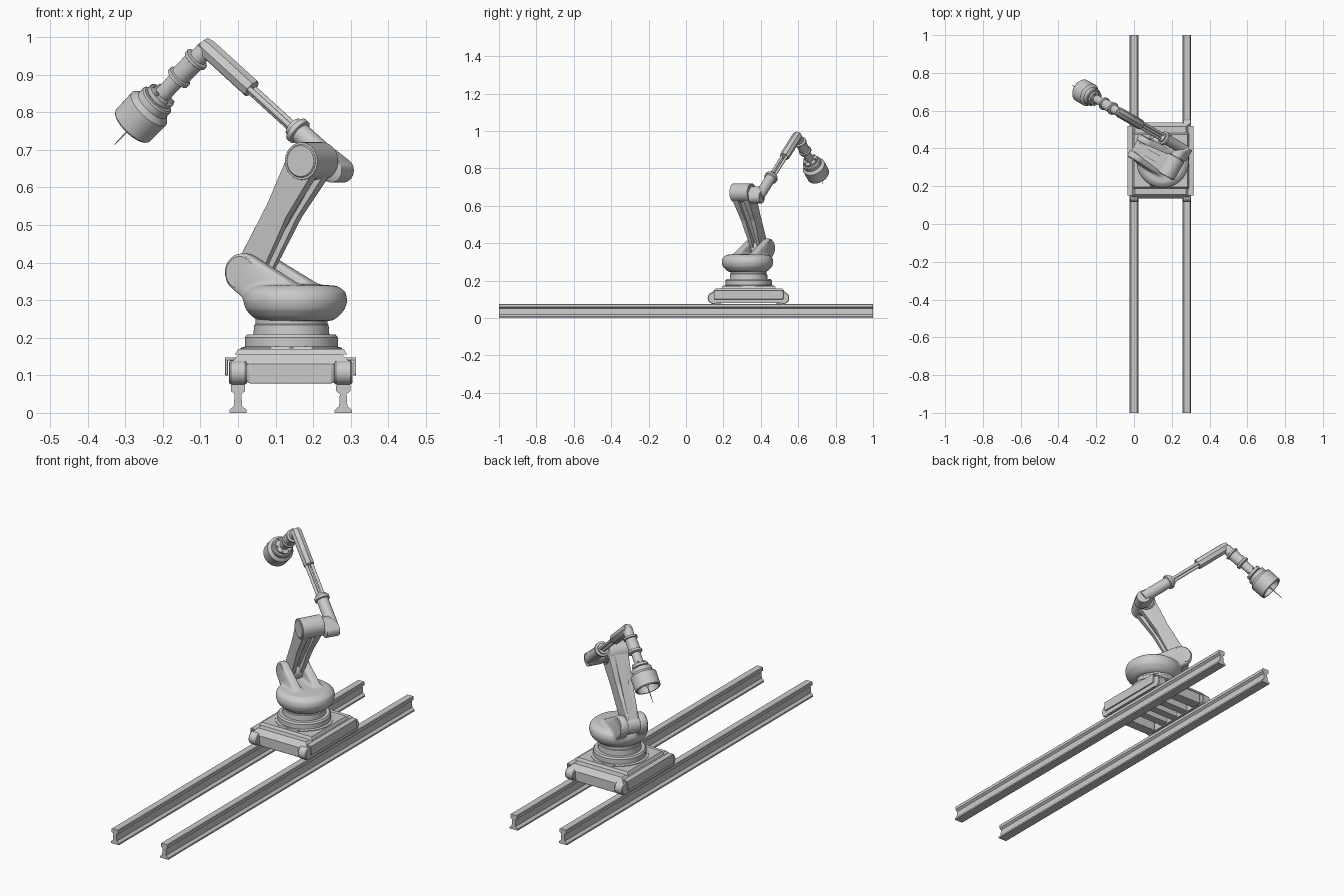
import bpy, bmesh, math
from mathutils import Vector

if "Cube" in bpy.data.objects:
    bpy.data.objects.remove(bpy.data.objects["Cube"])

BX, BY = 0.142, 0.335                       # turntable centre
A = math.radians(150)                       # heading of the arm plane
D = Vector((math.cos(A), math.sin(A), 0))   # reach direction
N = Vector((0.5, 0.866, 0))                 # joint axis direction
UP = Vector((0, 0, 1))


def P(s, l, z):
    """Arm space: reach s, sideways l, height z."""
    return Vector((BX, BY, 0)) + D * s + N * l + UP * z


def finish(name, bm, bevel=0.0, segs=2):
    bmesh.ops.recalc_face_normals(bm, faces=bm.faces)
    me = bpy.data.meshes.new(name)
    bm.to_mesh(me)
    bm.free()
    ob = bpy.data.objects.new(name, me)
    bpy.context.collection.objects.link(ob)
    if bevel:
        m = ob.modifiers.new("bevel", 'BEVEL')
        m.width, m.segments, m.limit_method = bevel, segs, 'ANGLE'
        m.angle_limit = math.radians(40)
    bpy.ops.object.select_all(action='DESELECT')
    ob.select_set(True)
    bpy.context.view_layer.objects.active = ob
    bpy.ops.object.shade_smooth_by_angle(angle=math.radians(35))
    return ob


def add_hull(bm, pts):
    vs = [bm.verts.new(p) for p in pts]
    bmesh.ops.convex_hull(bm, input=vs)
    bmesh.ops.delete(bm, geom=[v for v in vs if v.is_valid and not v.link_faces], context='VERTS')


def discs(items, n=40):
    """Circle points for discs (s, z, radius, l0, l1) lying across the arm plane."""
    return [P(s + r * math.cos(a), l, z + r * math.sin(a))
            for s, z, r, l0, l1 in items for l in (l0, l1)
            for a in (2 * math.pi * i / n for i in range(n))]


def hull(name, items, bevel=0.0):
    bm = bmesh.new()
    add_hull(bm, discs(items))
    return finish(name, bm, bevel)


def add_lathe(bm, base, axis, prof, n):
    q = Vector(axis).to_track_quat('Z', 'Y')
    rings = []
    for r, t in prof:
        rings.append([bm.verts.new(base + q @ Vector((r * math.cos(2 * math.pi * i / n),
                      r * math.sin(2 * math.pi * i / n), t))) for i in range(n)])
    for a, b in zip(rings, rings[1:]):
        for i in range(n):
            j = (i + 1) % n
            bm.faces.new((a[i], a[j], b[j], b[i]))
    bm.faces.new(rings[0])
    bm.faces.new(rings[-1])


def lathe(name, base, axis, prof, n=40):
    bm = bmesh.new()
    add_lathe(bm, base, axis, prof, n)
    return finish(name, bm)


def box(name, x, y, z, top_in=(0, 0), bevel=0.0):
    """Box from ranges; top_in draws the top face inward."""
    bm = bmesh.new()
    add_hull(bm, [Vector((x[i] + (k * top_in[0] * (1 - 2 * i)), y[j] + (k * top_in[1] * (1 - 2 * j)), z[k]))
                  for i in (0, 1) for j in (0, 1) for k in (0, 1)])
    return finish(name, bm, bevel)


# Rails
half = [(0.023, 0), (0.023, 0.008), (0.011, 0.018), (0.009, 0.05), (0.019, 0.058), (0.019, 0.073), (0.016, 0.076)]
for side, cx in (("left", 0.0), ("right", 0.28)):
    bm = bmesh.new()
    outline = half + [(-x, z) for x, z in reversed(half)]
    f = bm.faces.new([bm.verts.new((cx + x, -1, z)) for x, z in outline])
    ext = bmesh.ops.extrude_face_region(bm, geom=[f])
    bmesh.ops.translate(bm, vec=(0, 2, 0), verts=[v for v in ext['geom'] if isinstance(v, bmesh.types.BMVert)])
    finish("rail_" + side, bm)

# Carriage wheels and hooked side covers
for side, cx, sg in (("left", 0.0, -1), ("right", 0.28, 1)):
    for end, wy in (("front", 0.148), ("back", 0.520)):
        lathe(f"wheel_{side}_{end}", Vector((cx - 0.023, wy, 0.107)), (1, 0, 0),
              [(0.029, 0), (0.032, 0.004), (0.032, 0.042), (0.029, 0.046)], 32)
    xs = sorted((cx + sg * 0.027, cx + sg * 0.034))
    box("side_cover_" + side, xs, (0.15, 0.52), (0.10, 0.148), bevel=0.003)
    xs = sorted((cx + sg * 0.034, cx + sg * 0.005))
    box("cover_lip_" + side, xs, (0.15, 0.52), (0.140, 0.148), bevel=0.003)
    xs = sorted((cx + sg * 0.024, cx - sg * 0.024))
    box("wheel_beam_" + side, xs, (0.15, 0.52), (0.08, 0.135))

# Carriage body
box("carriage_deck", (-0.022, 0.302), (0.135, 0.538), (0.130, 0.157), (0.026, 0.022))
for end, ys in (("front", (0.137, 0.19)), ("back", (0.48, 0.535))):
    box("bumper_" + end, (0.022, 0.258), ys, (0.078, 0.135), bevel=0.01)
for i, y in enumerate((0.26, 0.335, 0.41)):
    box(f"cross_beam_{i}", (0.0, 0.28), (y - 0.02, y + 0.02), (0.085, 0.131))
box("deck_plate", (-0.008, 0.290), (0.187, 0.483), (0.155, 0.170), (0.008, 0.008))
for end, ys in (("front", (0.195, 0.235)), ("back", (0.435, 0.475))):
    box("deck_tab_" + end, (0.08, 0.204), ys, (0.163, 0.176), (0.008, 0.008))

# Turntable
lathe("turntable", Vector((BX, BY, 0)), UP,
      [(0.135, 0.165), (0.135, 0.173), (0.124, 0.176), (0.124, 0.200), (0.118, 0.208), (0.101, 0.208),
       (0.099, 0.234), (0.096, 0.237), (0.096, 0.258)], 64)

# Waist: round body blended with two shoulder ears
bm = bmesh.new()
add_lathe(bm, P(-0.012, 0, 0), UP, [(0.098, 0.245), (0.115, 0.256), (0.132, 0.275), (0.139, 0.298),
          (0.134, 0.322), (0.112, 0.338), (0.06, 0.342), (0.01, 0.342)], 48)
for sg in (-1, 1):
    add_hull(bm, discs([(0.118, 0.373, 0.052, sg * 0.031, sg * 0.066),
                        (0.03, 0.302, 0.042, sg * 0.025, sg * 0.078),
                        (-0.05, 0.300, 0.036, sg * 0.03, sg * 0.072)]))
waist = finish("waist", bm)
m = waist.modifiers.new("blend", 'REMESH')
m.mode, m.voxel_size, m.use_smooth_shade = 'VOXEL', 0.005, True
m = waist.modifiers.new("soften", 'SMOOTH')
m.factor, m.iterations = 0.5, 12

# Shoulder and elbow caps
for side, sg in (("front", -1), ("back", 1)):
    lathe("shoulder_cap_" + side, P(0.118, sg * 0.055, 0.373), N * sg,
          [(0.046, 0), (0.046, 0.012), (0.043, 0.015)])
    lathe("elbow_cap_" + side, P(-0.062, sg * 0.05, 0.67), N * sg,
          [(0.044, 0), (0.044, 0.006), (0.041, 0.009)])
hull("shoulder_hub", [(0.118, 0.373, 0.045, -0.04, 0.04)])
hull("elbow_hub", [(-0.062, 0.67, 0.05, -0.055, 0.055)], 0.006)

# Upper arm: two side bars and a recessed web
for side, sg in (("front", -1), ("back", 1)):
    hull("upper_arm_bar_" + side, [(0.112, 0.385, 0.040, sg * 0.014, sg * 0.030),
                                   (0.02, 0.54, 0.034, sg * 0.016, sg * 0.042)], 0.006)
    hull("upper_arm_top_" + side, [(0.02, 0.54, 0.034, sg * 0.016, sg * 0.042),
                                   (-0.058, 0.665, 0.045, sg * 0.016, sg * 0.050)], 0.006)
hull("upper_arm_web", [(0.128, 0.385, 0.026, -0.02, 0.02), (-0.05, 0.67, 0.036, -0.02, 0.02)])

# Forearm: elbow bracket, housing, rods and end block
L = 0.112
U = (D * 0.785 + UP * 0.62).normalized()
F = P(-0.085, L, 0.648)
hull("forearm_bracket", [(-0.062, 0.67, 0.034, 0.05, 0.10), (-0.085, 0.645, 0.032, 0.065, 0.13)], 0.004)
lathe("forearm_housing", F, U, [(0.028, 0), (0.028, 0.155), (0.036, 0.158), (0.036, 0.172), (0.026, 0.176),
                                (0.026, 0.185)])
W = U.cross(N)
for i, (a, b) in enumerate(((0.014, 0), (-0.014, 0), (0, 0.010))):
    lathe(f"forearm_rod_{i}", F + N * a + W * b, U, [(0.0075, 0.17), (0.0075, 0.37)], 16)
lathe("forearm_block", F, U, [(0.024, 0.345), (0.027, 0.35), (0.027, 0.515), (0.022, 0.535)], 8)

# Wrist with collars
T = D * 0.74 - UP * 0.67
J = P(0.33, L, 0.965)
lathe("wrist", J, T, [(0.020, -0.012), (0.024, 0), (0.024, 0.03), (0.034, 0.033), (0.034, 0.042), (0.028, 0.045),
                      (0.028, 0.10), (0.034, 0.103), (0.034, 0.113), (0.022, 0.118), (0.022, 0.175),
                      (0.040, 0.178), (0.040, 0.190), (0.032, 0.192), (0.032, 0.2)])
for i in range(6):
    a = i * math.pi / 3
    off = N * (0.033 * math.cos(a)) + T.cross(N) * (0.033 * math.sin(a))
    lathe(f"wrist_bolt_{i}", J + off, T, [(0.005, 0.170), (0.005, 0.182)], 8)

# Hollow tool head and needle
lathe("tool_head", J, T, [(0.044, 0.195), (0.049, 0.199), (0.049, 0.218), (0.058, 0.226), (0.063, 0.232),
                          (0.062, 0.298), (0.059, 0.302), (0.052, 0.302), (0.050, 0.25), (0.012, 0.25)], 48)
lathe("tool_needle", J, T, [(0.006, 0.245), (0.006, 0.29), (0.003, 0.295), (0.001, 0.375)], 12)
bm = bmesh.new()
add_hull(bm, [J + T * t + N * a + T.cross(N) * b for t in (0.27, 0.28) for a in (-0.051, 0.051) for b in (-0.004, 0.004)])
finish("tool_crossbar", bm)
